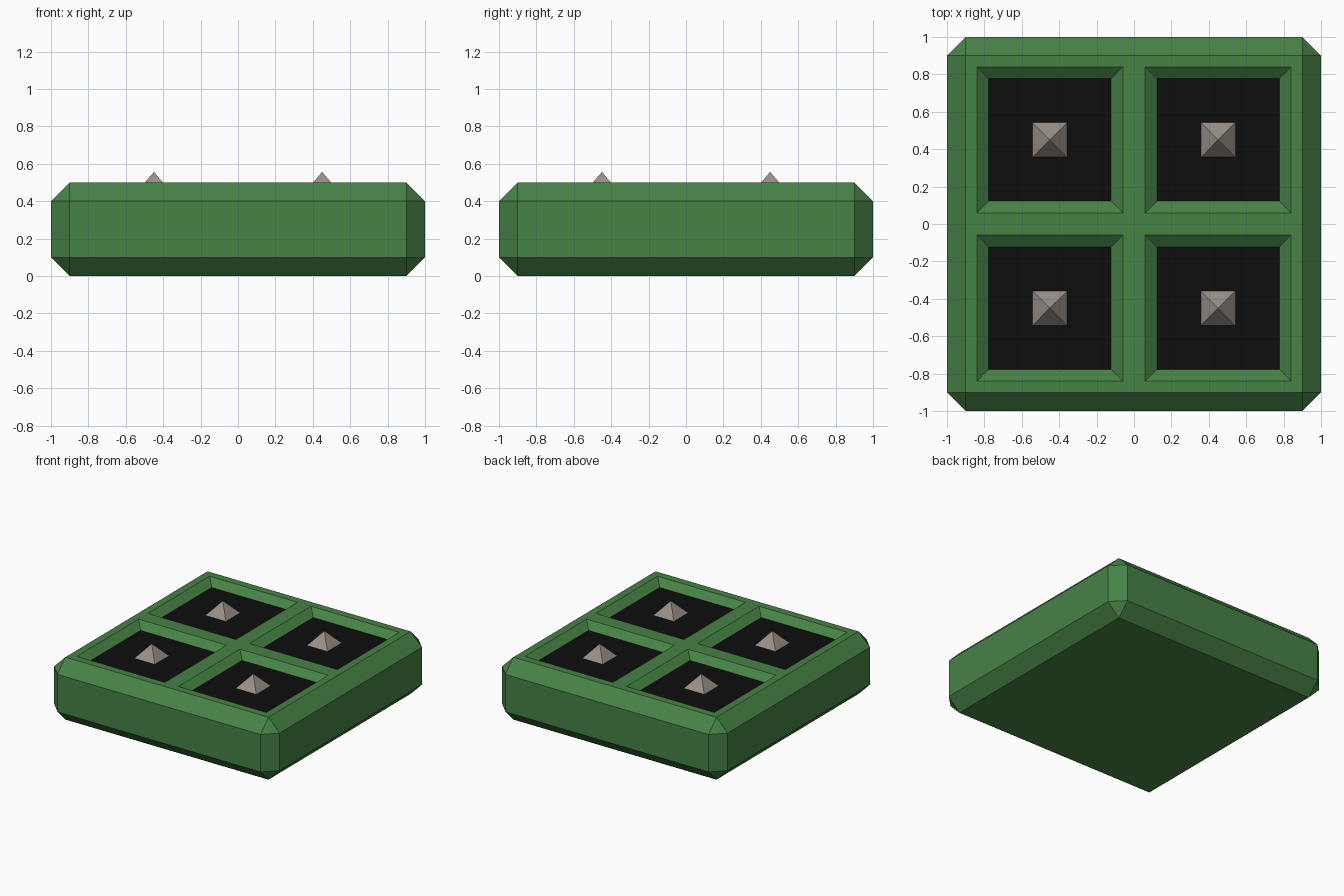
import bpy
import bmesh
import math
from mathutils import Matrix

if "Cube" in bpy.data.objects:
    bpy.data.objects.remove(bpy.data.objects["Cube"])


def make_material(name, rgb):
    m = bpy.data.materials.new(name)
    m.diffuse_color = (*rgb, 1.0)
    m.use_nodes = True
    m.node_tree.nodes["Principled BSDF"].inputs["Base Color"].default_value = m.diffuse_color
    return m


green = make_material("green", (0.063, 0.225, 0.060))
black = make_material("black", (0.004, 0.004, 0.004))
grey = make_material("warm grey", (0.32, 0.28, 0.245))

FLOOR_Z = 0.45


def add_object(name, bm, materials):
    mesh = bpy.data.meshes.new(name)
    bm.to_mesh(mesh)
    bm.free()
    for m in materials:
        mesh.materials.append(m)
    obj = bpy.data.objects.new(name, mesh)
    bpy.context.collection.objects.link(obj)
    return obj


# Chamfered slab
bm = bmesh.new()
bmesh.ops.create_cube(bm, size=1.0, matrix=Matrix.Translation((0, 0, 0.25))
                      @ Matrix.Diagonal((2, 2, 0.5, 1)))
bmesh.ops.bevel(bm, geom=bm.edges[:], offset=0.1, offset_type='OFFSET',
                segments=1, profile=0.5, affect='EDGES')


def top_faces():
    bm.normal_update()
    return [f for f in bm.faces if f.normal.z > 0.99]


# Split the top in four quarters
for normal in ((1, 0, 0), (0, 1, 0)):
    faces = top_faces()
    edges = list({e for f in faces for e in f.edges})
    verts = list({v for f in faces for v in f.verts})
    bmesh.ops.bisect_plane(bm, geom=faces + edges + verts,
                           plane_co=(0, 0, 0), plane_no=normal)

# Rim around each quarter, then a sloped wall down to a black floor
quarters = top_faces()
bmesh.ops.inset_individual(bm, faces=quarters, thickness=0.06, depth=0.0,
                           use_even_offset=True)
bmesh.ops.inset_individual(bm, faces=quarters, thickness=0.062,
                           depth=FLOOR_Z - 0.5, use_even_offset=True)
bm.normal_update()
for f in bm.faces:
    c = f.calc_center_median()
    if f.normal.z > 0.99 and c.z < 0.48:
        f.material_index = 1
add_object("slab", bm, (green, black))

# One square pyramid stud in each recess
for i, (sx, sy) in enumerate(((-1, -1), (1, -1), (-1, 1), (1, 1))):
    bm = bmesh.new()
    bmesh.ops.create_cone(bm, cap_ends=True, segments=4,
                          radius1=0.0925 * math.sqrt(2), radius2=0, depth=0.107,
                          matrix=Matrix.Rotation(math.pi / 4, 4, 'Z'))
    bmesh.ops.remove_doubles(bm, verts=bm.verts[:], dist=0.0001)
    # Square the base with the axes whatever the starting angle
    for v in bm.verts:
        if v.co.z < 0 and min(abs(v.co.x), abs(v.co.y)) < 0.01:
            v.co = Matrix.Rotation(math.pi / 4, 3, 'Z') @ v.co
    obj = add_object(f"pyramid_stud_{i + 1}", bm, (grey,))
    obj.location = (0.45 * sx, 0.45 * sy, FLOOR_Z + 0.107 / 2 - 0.001)
